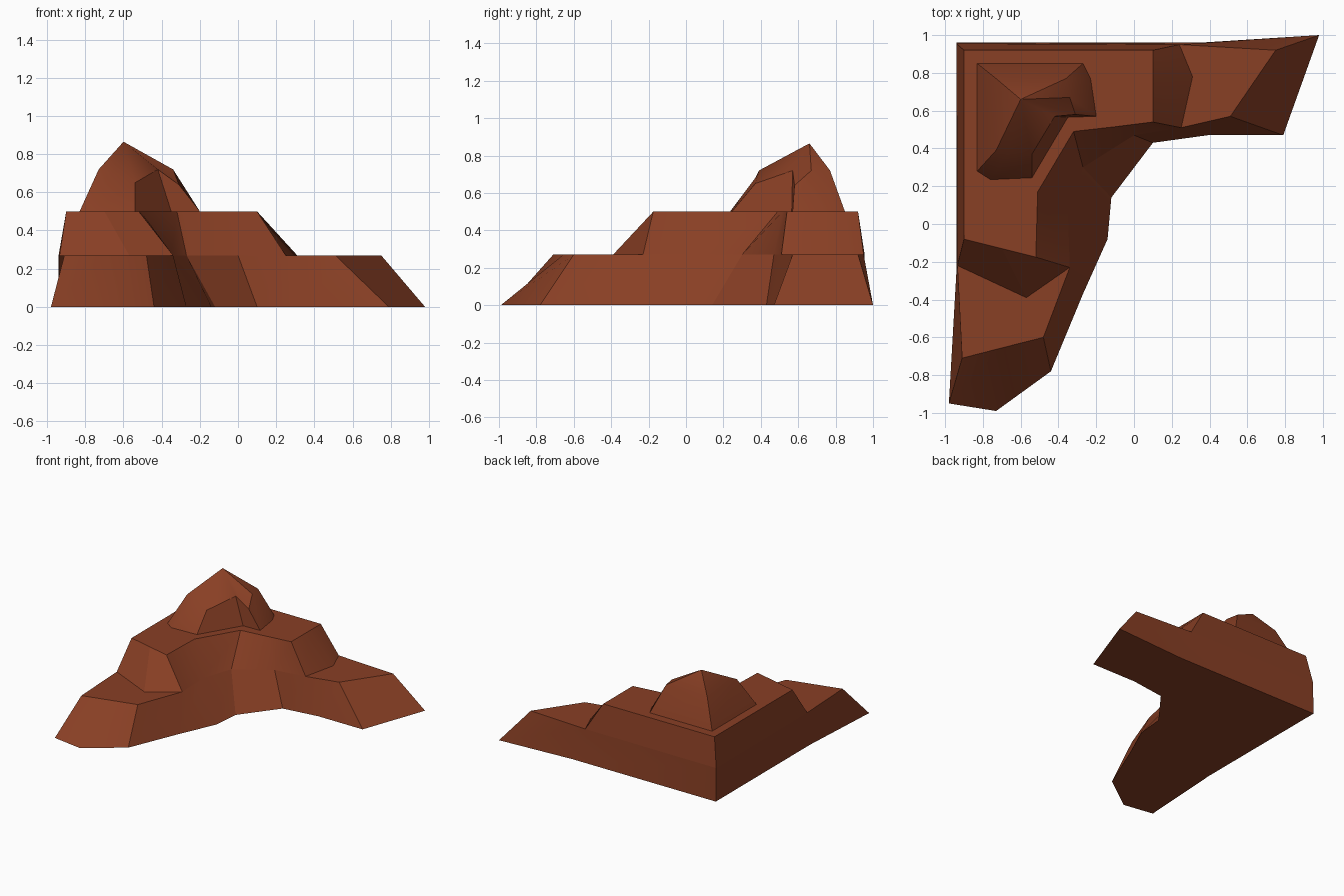
import bpy, bmesh
from math import radians

if "Cube" in bpy.data.objects:
    bpy.data.objects.remove(bpy.data.objects["Cube"])

rock = bpy.data.materials.new("red_rock")
rock.diffuse_color = (0.25, 0.05, 0.018, 1)
rock.use_nodes = True
rock.node_tree.nodes["Principled BSDF"].inputs["Base Color"].default_value = rock.diffuse_color


def build(name, lower, upper, caps, smooth=25):
    """Wall between two counter-clockwise rings, plus polygon caps."""
    bm = bmesh.new()
    cache = {}

    def v(p):
        if p not in cache:
            cache[p] = bm.verts.new(p)
        return cache[p]

    n = len(lower)
    polys = [(lower[i], lower[(i + 1) % n], upper[(i + 1) % n], upper[i])
             for i in range(n)] + caps
    for poly in polys:
        bm.faces.new([v(p) for p in poly])
    bmesh.ops.triangulate(bm, faces=[f for f in bm.faces if len(f.verts) > 4])
    mesh = bpy.data.meshes.new(name)
    bm.to_mesh(mesh)
    bm.free()
    mesh.materials.append(rock)
    ob = bpy.data.objects.new(name, mesh)
    bpy.context.collection.objects.link(ob)
    bpy.ops.object.select_all(action='DESELECT')
    ob.select_set(True)
    bpy.context.view_layer.objects.active = ob
    bpy.ops.object.shade_smooth_by_angle(angle=radians(smooth))
    return ob


def at(z, pts):
    return [(x, y, z) for x, y in pts]


# Bottom tier: L-shaped shelf
foot = at(0, [(-.98, -.95), (-.73, -.99), (-.44, -.78), (-.27, -.37),
              (-.14, -.08), (-.12, .14), (.10, .43), (.39, .47), (.79, .47),
              (.98, 1.0), (.35, .96), (-.94, .96), (-.94, -.25)])
shelf = at(.27, [(-.91, -.71), (-.70, -.656), (-.48, -.60), (-.34, -.23),
                 (-.35, .06), (-.27, .30), (0, .47), (.25, .51), (.51, .57),
                 (.75, .92), (.24, .95), (-.94, .955), (-.935, -.22)])
front_nose = (-.57, -.39, .27)
side_nose = (.31, .78, .27)
front_ledge = [shelf[12]] + shelf[0:4] + [front_nose]
side_ledge = shelf[7:11] + [side_nose]
build("lower_tier", foot, shelf, [foot[::-1], front_ledge, side_ledge])

# Middle tier: rises from the back of the shelf
step = [shelf[12], front_nose] + shelf[3:8] + [side_nose] + shelf[10:12]
terrace = at(.5, [(-.90, -.08), (-.70, -.13), (-.52, -.175), (-.51, .17),
                  (-.32, .49), (-.10, .515), (.10, .54), (.10, .77),
                  (.10, .92), (-.90, .92)])
build("middle_tier", step, terrace, [terrace])

# Summit: faceted cone in the back left corner
summit_foot = at(.5, [(-.83, .85), (-.83, .28), (-.76, .235), (-.54, .245),
                      (-.35, .565), (-.20, .57), (-.23, .77), (-.27, .85)])
shoulder = [(-.73, .77, .72), (-.73, .39, .72), (-.66, .385, .70),
            (-.54, .37, .65), (-.42, .57, .72), (-.31, .58, .64),
            (-.34, .67, .72), (-.36, .77, .72)]
peak = (-.60, .66, .865)
fan = [(shoulder[i], shoulder[(i + 1) % 8], peak) for i in range(8)]
build("summit", summit_foot, shoulder, fan, 35)
